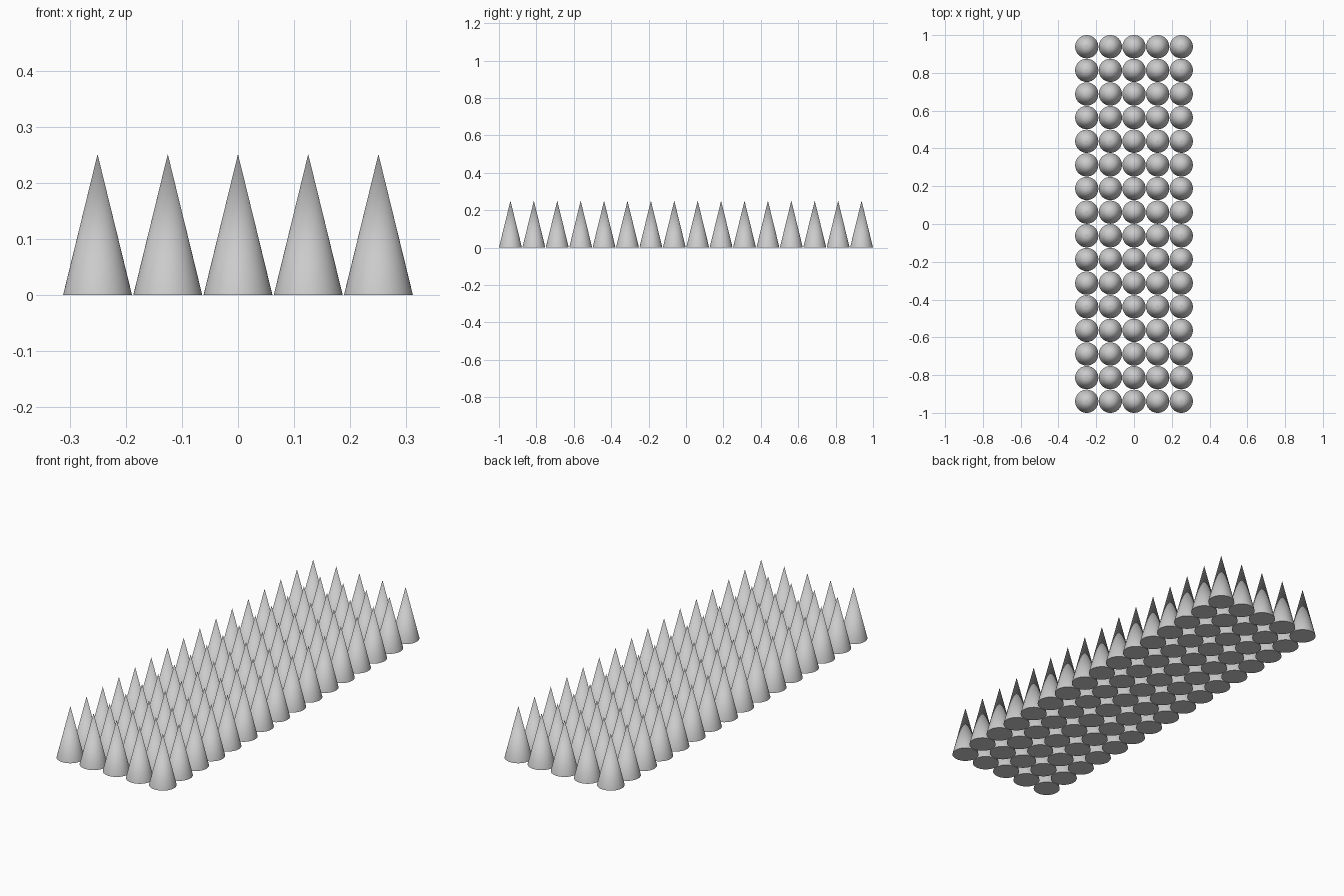
import bpy, math

if "Cube" in bpy.data.objects:
    bpy.data.objects.remove(bpy.data.objects["Cube"])

COLS, ROWS = 5, 16
R, H = 0.0614, 0.251
STEP = (2 - 2 * R) / (ROWS - 1)

# One master spike: closed smooth cone standing on z = 0
bpy.ops.mesh.primitive_cone_add(vertices=64, radius1=R, radius2=0, depth=H, location=(0, 0, H / 2))
master = bpy.context.object
bpy.ops.object.transform_apply(location=True)
bpy.ops.object.shade_smooth_by_angle(angle=math.radians(40))
master.data.name = "spike"

# Grid of spikes sharing the master's mesh
for i in range(COLS):
    for j in range(ROWS):
        spike = master if i == j == 0 else master.copy()
        if spike is not master:
            bpy.context.collection.objects.link(spike)
        spike.name = f"spike_{i + 1}_{j + 1}"
        spike.location = ((i - (COLS - 1) / 2) * STEP, (j - (ROWS - 1) / 2) * STEP, 0)
